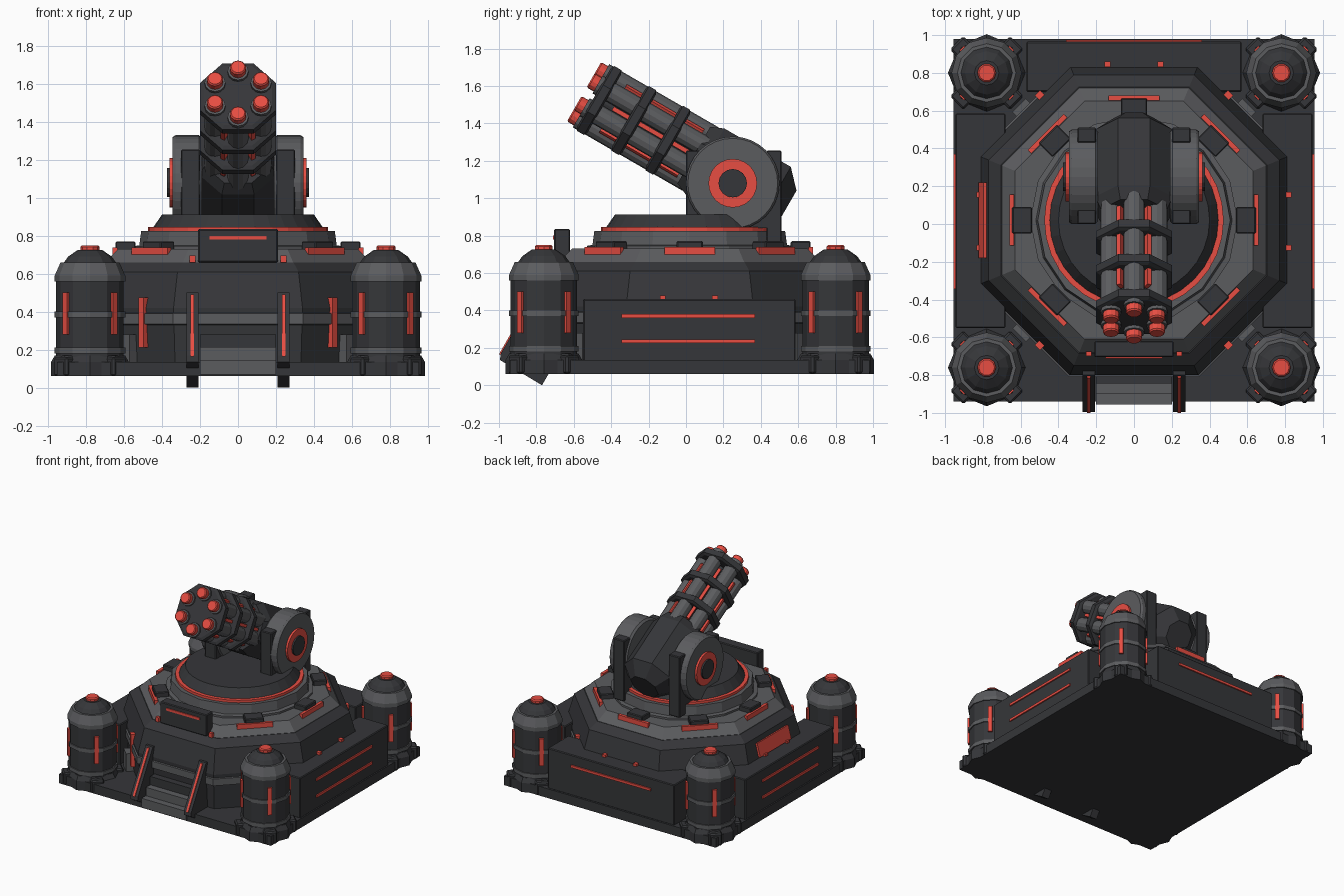
import bpy, bmesh
from math import pi, cos, sin, radians
from mathutils import Matrix, Vector

if "Cube" in bpy.data.objects:
    bpy.data.objects.remove(bpy.data.objects["Cube"])


def material(name, rgb):
    m = bpy.data.materials.new(name)
    m.diffuse_color = (*rgb, 1)
    m.use_nodes = True
    m.node_tree.nodes["Principled BSDF"].inputs["Base Color"].default_value = m.diffuse_color
    return m


DARK = material("dark_metal", (0.036, 0.037, 0.041))
GREY = material("mid_metal", (0.105, 0.107, 0.114))
RED = material("red_glow", (0.8, 0.075, 0.055))
CY = 0.02                                   # centre of the hull in y
T = Matrix.Translation


def finish(name, bm, mat, mtx):
    bmesh.ops.recalc_face_normals(bm, faces=bm.faces)
    me = bpy.data.meshes.new(name)
    bm.to_mesh(me)
    bm.free()
    me.transform(mtx)
    me.materials.append(mat)
    ob = bpy.data.objects.new(name, me)
    bpy.context.collection.objects.link(ob)
    return ob


def box(name, x, y, z, mat, mtx=Matrix(), bevel=0):
    """Box from (min, max) ranges."""
    bm = bmesh.new()
    bmesh.ops.create_cube(bm, size=1)
    for v in bm.verts:
        v.co = [(a + b) / 2 + c * (b - a) for (a, b), c in zip((x, y, z), v.co)]
    if bevel:
        bmesh.ops.bevel(bm, geom=bm.edges[:], offset=bevel, segments=1, affect='EDGES')
    return finish(name, bm, mat, mtx)


def turned(name, profile, n, mat, mtx=Matrix(), flat=False, closed=False):
    """Spin (radius, z) points into an n-sided solid; flat = radii are apothems."""
    bm = bmesh.new()
    k = 1 / cos(pi / n) if flat else 1
    off = pi / n if flat else 0
    rings = [[bm.verts.new((r * k * cos(off + 2 * pi * i / n), r * k * sin(off + 2 * pi * i / n), z))
              for i in range(n)] for r, z in profile]
    pairs = list(zip(rings, rings[1:]))
    if closed:
        pairs.append((rings[-1], rings[0]))
    else:
        bm.faces.new(rings[0])
        bm.faces.new(rings[-1])
    for a, b in pairs:
        for i in range(n):
            j = (i + 1) % n
            bm.faces.new((a[i], a[j], b[j], b[i]))
    return finish(name, bm, mat, mtx)


def side_profile(name, pts, x, w, mat):
    """Extrude a (y, z) outline along x."""
    bm = bmesh.new()
    f = bm.faces.new([bm.verts.new((x - w / 2, y, z)) for y, z in pts])
    ext = bmesh.ops.extrude_face_region(bm, geom=[f])["geom"]
    bmesh.ops.translate(bm, vec=(w, 0, 0), verts=[v for v in ext if isinstance(v, bmesh.types.BMVert)])
    return finish(name, bm, mat, Matrix())


def around(deg):
    return T((0, CY, 0)) @ Matrix.Rotation(radians(deg), 4, 'Z')


C = T((0, CY, 0))

# Base plate and octagonal hull
box("base_plate", (-.955, .955), (-.94, .98), (.06, .135), DARK)
turned("hull", [(.80, .12), (.82, .42), (.77, .61), (.705, .66)], 8, DARK, C, flat=True)
turned("hull_belt", [(.79, .325), (.83, .335), (.83, .39), (.79, .40)], 8, GREY, C, flat=True)
turned("hull_roof", [(.705, .655), (.63, .73)], 8, GREY, C, flat=True)
turned("roof_tier", [(.55, .72), (.55, .745), (.52, .75), (.51, .825)], 16, GREY, C)

# Turntable
turned("turntable_glow_ring", [(.475, .82), (.475, .845)], 32, RED, C)
turned("turntable", [(.45, .84), (.40, .912)], 32, DARK, C)

# Roof blocks and glowing strips on each octagon side
for i in range(8):
    a = i * 45
    if a == 270:
        continue
    box("roof_block", (.54, .645), (-.07, .07), (.68, .77), DARK, around(a), .006)
    box("roof_strip", (.635, .66), (-.135, .135), (.69, .738), RED, around(a))

# Front roof panel
box("front_panel", (-.21, .21), (-.705, -.62), (.66, .835), DARK, bevel=.006)
box("front_panel_strip", (-.15, .15), (-.712, -.70), (.78, .80), RED)

# Side and back armour boxes with strips
for s in (-1, 1):
    xs = lambda a, b: tuple(sorted((s * a, s * b)))
    box("side_armour", xs(.68, .945), (-.55, .585), (.13, .46), DARK, bevel=.006)
    for z in (.235, .37):
        box("side_armour_strip", xs(.94, .955), (-.345, .37), (z - .01, z + .01), RED)
    for y in (-.14, .14):
        box("hull_marker", xs(.80, .835), (y, y + .03), (.45, .48), RED)
        box("hull_marker_back", (y - .015, y + .015), (.83, .86), (.45, .48), RED)
    # Red strips on the diagonal hull faces
    for a in (-45, 45):
        m = around(a) if s > 0 else around(180 - a)
        sg = s * (1 if a > 0 else -1)
        box("diagonal_strip", (.80, .838), (sg * .115 - .02, sg * .115 + .02), (.21, .475), RED, m)
        box("diagonal_foot", (.78, .86), (-.05, .05), (.13, .28), GREY, m)
box("back_armour", (-.57, .57), (.70, .965), (.13, .46), DARK, bevel=.006)
box("back_armour_strip", (-.36, .36), (.96, .975), (.36, .38), RED)
tilt = T((-.80, CY, .515)) @ Matrix.Rotation(radians(15), 4, 'Y')
box("left_hull_plate", (-.012, .012), (-.2, .2), (-.05, .06), RED, tilt)

# Front steps and slanted rails
for i in range(3):
    box("step", (-.2, .2), (-.955 + .055 * i, -.76), (.07, .145 + .068 * i), (GREY, GREY, DARK)[i])
for s in (-1, 1):
    side_profile("step_rail", [(-.995, .135), (-.77, 0), (-.735, .06), (-.735, .50), (-.80, .50), (-.99, .17)],
                 s * .24, .065, DARK)
    side_profile("step_rail_strip", [(-1.0, .165), (-.98, .165), (-.795, .49), (-.815, .49)], s * .24, .018, RED)
    box("rail_top_marker", (s * .24 - .015, s * .24 + .015), (-.70, -.675), (.66, .695), RED)

# Four corner towers
for x in (-.78, .78):
    for y in (-.76, .80):
        m = T((x, y, 0))
        turned("tower_foot", [(.205, .06), (.205, .135), (.185, .17)], 8, DARK, m)
        turned("tower_body", [(.178, .15), (.178, .58)], 12, DARK, m)
        for z in (.195, .385):
            turned("tower_band", [(.186, z - .015), (.186, z + .015)], 12, GREY, m)
        turned("tower_shoulder", [(.186, .56), (.186, .59), (.155, .66), (.14, .66)], 12, GREY, m)
        turned("tower_dome", [(.14, .655), (.115, .69), (.065, .725)], 12, DARK, m)
        turned("tower_lamp", [(.05, .71), (.05, .742), (.042, .75)], 10, RED, m)
        for k in range(4):
            r = m @ Matrix.Rotation(radians(45 + 90 * k), 4, 'Z')
            box("tower_strip", (.165, .187), (-.017, .017), (.28, .50), RED, r)
            box("tower_foot_clamp", (.15, .225), (-.05, .05), (.06, .16), DARK, r, .01)

# Yokes holding the gun
for s in (-1, 1):
    m = T((0, .25, 1.08)) @ Matrix.Rotation(s * pi / 2, 4, 'Y')
    turned("yoke_disc", [(.235, .19), (.25, .205), (.25, .33), (.24, .345)], 32, GREY, m)
    turned("yoke_glow_ring", [(.13, .33), (.13, .362), (.075, .362), (.075, .33)], 24, RED, m, closed=True)
    turned("yoke_hub", [(.076, .33), (.076, .375)], 16, DARK, m)
    xr = tuple(sorted((s * .2, s * .30)))
    box("yoke_post_back", xr, (.43, .51), (.76, 1.255), DARK, bevel=.006)
    box("yoke_post_front", xr, (.0, .08), (.84, 1.255), DARK, bevel=.006)
    box("yoke_base", xr, (.03, .47), (.84, 1.0), DARK)

# Rotary gun, built along local z and raised 30 degrees
G = T((0, .25, 1.11)) @ Matrix.Rotation(radians(60), 4, 'X')
turned("gun_receiver", [(.11, -.33), (.205, -.24), (.205, .17), (.175, .24)], 8, DARK, G, flat=True)
turned("gun_core", [(.10, .2), (.10, .84)], 12, DARK, G)
for s in (.40, .61, .825):
    turned("barrel_clamp", [(.18, s - .032), (.20, s - .022), (.20, s + .022), (.18, s + .032)],
           8, DARK, G, flat=True)
for i in range(6):
    a = pi / 2 + i * pi / 3
    m = G @ T((.14 * cos(a), .14 * sin(a), 0))
    turned("barrel", [(.055, .2), (.055, .875)], 12, GREY, m)
    turned("barrel_tip", [(.043, .86), (.043, .91), (.036, .918)], 12, RED, m)
    b = G @ Matrix.Rotation(i * pi / 3, 4, 'Z')
    box("barrel_strip", (.12, .165), (-.012, .012), (.26, .74), RED, b)
